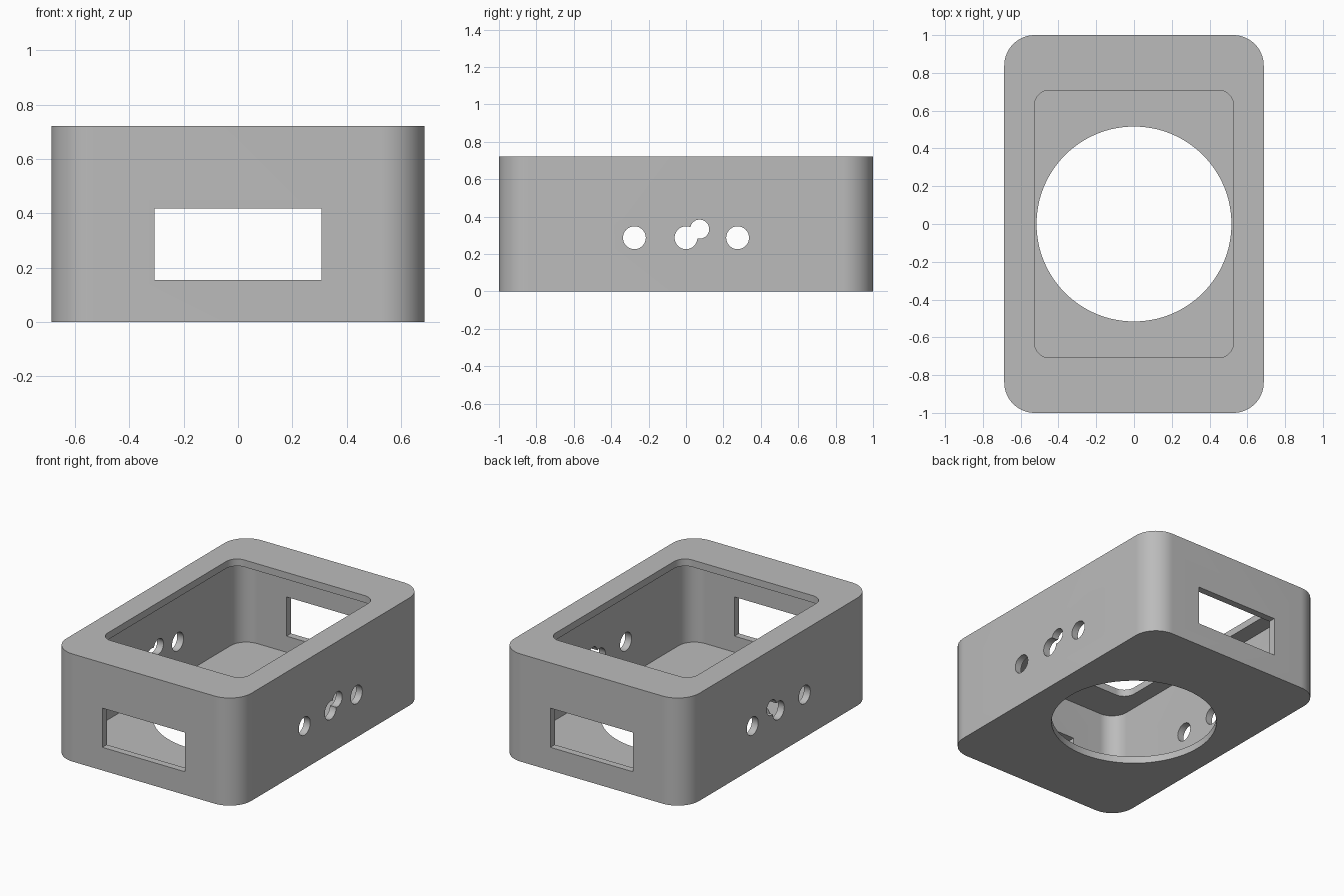
import bpy
import math

cube = bpy.data.objects.get("Cube")
if cube:
    bpy.data.objects.remove(cube, do_unlink=True)

HALF_X, HALF_Y, HEIGHT, WALL = 0.687, 1.0, 0.722, 0.047
RADIUS = 0.162

grey = bpy.data.materials.new("plain grey")
grey.use_nodes = True
colour = (0.5, 0.5, 0.5, 1)
grey.diffuse_color = colour
grey.node_tree.nodes["Principled BSDF"].inputs["Base Color"].default_value = colour


def rounded_outline(hx, hy, r, steps=20):
    """Rounded rectangle, counter-clockwise."""
    points = []
    for quarter, (sx, sy) in enumerate([(1, 1), (-1, 1), (-1, -1), (1, -1)]):
        for i in range(steps + 1):
            a = math.pi / 2 * (quarter + i / steps)
            points.append((sx * (hx - r) + r * math.cos(a),
                           sy * (hy - r) + r * math.sin(a)))
    return points


def prism(name, outline, z0, z1):
    """Closed upright prism over an outline."""
    n = len(outline)
    verts = [(x, y, z) for z in (z0, z1) for x, y in outline]
    faces = [tuple(reversed(range(n))), tuple(range(n, 2 * n))]
    faces += [(i, (i + 1) % n, n + (i + 1) % n, n + i) for i in range(n)]
    mesh = bpy.data.meshes.new(name)
    mesh.from_pydata(verts, [], faces)
    mesh.materials.append(grey)
    obj = bpy.data.objects.new(name, mesh)
    bpy.context.collection.objects.link(obj)
    return obj


def cylinder(name, r, depth, location, rotation=(0, 0, 0), sides=48):
    bpy.ops.mesh.primitive_cylinder_add(vertices=sides, radius=r, depth=depth,
                                        location=location, rotation=rotation)
    obj = bpy.context.object
    obj.name = name
    obj.data.materials.append(grey)
    return obj


# Outer case
case = prism("enclosure", rounded_outline(HALF_X, HALF_Y, RADIUS), 0, HEIGHT)

# Hollow inside and the smaller rounded opening in the top
cutters = [
    prism("cavity_cutter", rounded_outline(HALF_X - WALL, HALF_Y - WALL, RADIUS - WALL),
          WALL, HEIGHT - WALL),
    prism("top_opening_cutter", rounded_outline(0.527, 0.708, 0.08), 0.4, 1),
    # Round opening in the floor
    cylinder("floor_hole_cutter", 0.516, 0.5, (0, 0, 0), sides=128),
]

# Rectangular window through the front and back walls
window = [(-0.307, -1.2), (0.307, -1.2), (0.307, 1.2), (-0.307, 1.2)]
cutters.append(prism("window_cutter", window, 0.155, 0.418))

# Round holes through both side walls
for y, z, r in [(-0.276, 0.287, 0.061), (0, 0.287, 0.061),
                (0.276, 0.287, 0.061), (0.073, 0.333, 0.051)]:
    cutters.append(cylinder("side_hole_cutter", r, 2, (0, y, z), (0, math.pi / 2, 0)))

for cutter in cutters:
    mod = case.modifiers.new(cutter.name, "BOOLEAN")
    mod.operation = "DIFFERENCE"
    mod.solver = "EXACT"
    mod.object = cutter

# Bake the cuts and drop the cutters
bpy.context.view_layer.update()
depsgraph = bpy.context.evaluated_depsgraph_get()
result = bpy.data.meshes.new_from_object(case.evaluated_get(depsgraph))
case.modifiers.clear()
case.data = result
result.name = "enclosure"
for cutter in cutters:
    bpy.data.objects.remove(cutter, do_unlink=True)

# Smooth the rounded corners, keep the edges crisp
bpy.ops.object.select_all(action="DESELECT")
case.select_set(True)
bpy.context.view_layer.objects.active = case
bpy.ops.object.shade_smooth_by_angle(angle=math.radians(30))
